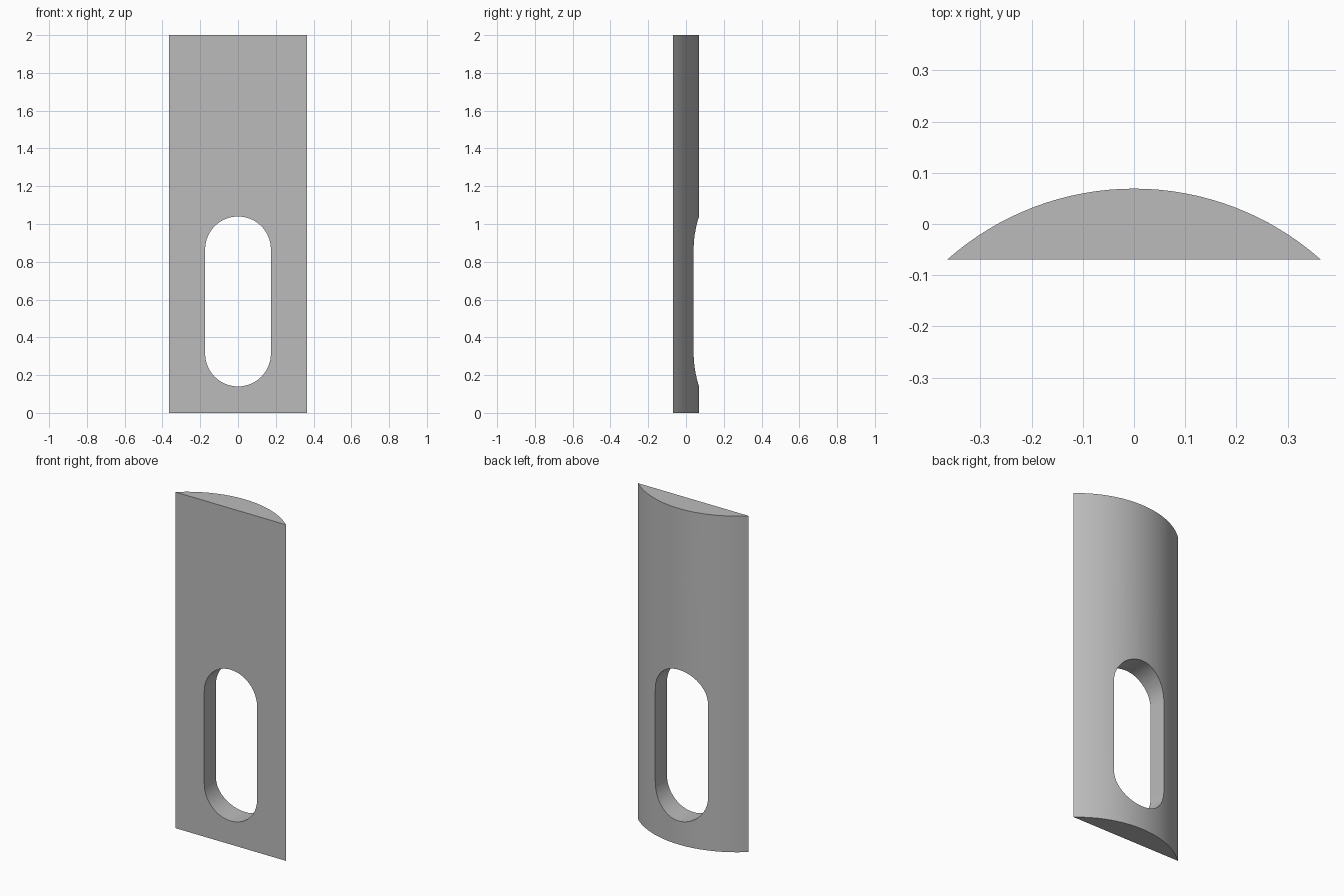
import bpy, bmesh, math

if "Cube" in bpy.data.objects:
    bpy.data.objects.remove(bpy.data.objects["Cube"], do_unlink=True)

HALF_WIDTH, HALF_DEPTH, HEIGHT = 0.364, 0.069, 2.0
SLOT_RADIUS, SLOT_BOTTOM, SLOT_TOP = 0.174, 0.14, 1.04

grey = bpy.data.materials.new("plain grey")
grey.use_nodes = True
colour = (0.5, 0.5, 0.5, 1)
grey.diffuse_color = colour
grey.node_tree.nodes["Principled BSDF"].inputs["Base Color"].default_value = colour


def arc(cx, cy, radius, start, end, steps):
    """Points along a circular arc, angles in radians."""
    angles = [start + (end - start) * i / steps for i in range(steps + 1)]
    return [(cx + radius * math.cos(a), cy + radius * math.sin(a)) for a in angles]


def prism(name, points, offset):
    """Extrude a closed outline by an offset vector."""
    bm = bmesh.new()
    face = bm.faces.new([bm.verts.new(p) for p in points])
    result = bmesh.ops.extrude_face_region(bm, geom=[face])
    moved = [v for v in result["geom"] if isinstance(v, bmesh.types.BMVert)]
    bmesh.ops.translate(bm, verts=moved, vec=offset)
    bmesh.ops.recalc_face_normals(bm, faces=bm.faces)
    mesh = bpy.data.meshes.new(name)
    bm.to_mesh(mesh)
    bm.free()
    mesh.materials.append(grey)
    obj = bpy.data.objects.new(name, mesh)
    bpy.context.collection.objects.link(obj)
    return obj


# Body: circular segment with a flat front and a bowed back
rise = 2 * HALF_DEPTH
radius = (HALF_WIDTH ** 2 + rise ** 2) / (2 * rise)
spread = math.asin(HALF_WIDTH / radius)
outline = arc(0, HALF_DEPTH - radius, radius,
              math.pi / 2 - spread, math.pi / 2 + spread, 32)
body = prism("slotted_body", [(x, y, 0) for x, y in outline], (0, 0, HEIGHT))

# Slot: rounded opening cut straight through from front to back
slot = (arc(0, SLOT_TOP - SLOT_RADIUS, SLOT_RADIUS, 0, math.pi, 32)
        + arc(0, SLOT_BOTTOM + SLOT_RADIUS, SLOT_RADIUS, math.pi, 2 * math.pi, 32))
cutter = prism("slot_cutter", [(x, -0.3, z) for x, z in slot], (0, 0.6, 0))
cutter.hide_render = True

cut = body.modifiers.new("slot", "BOOLEAN")
cut.operation = "DIFFERENCE"
cut.solver = "EXACT"
cut.object = cutter

# Apply the cut, drop the helper and smooth the curved walls
bpy.ops.object.select_all(action="DESELECT")
bpy.context.view_layer.objects.active = body
body.select_set(True)
bpy.ops.object.modifier_apply(modifier=cut.name)
bpy.data.objects.remove(cutter, do_unlink=True)
bpy.ops.object.shade_smooth_by_angle(angle=math.radians(30))
